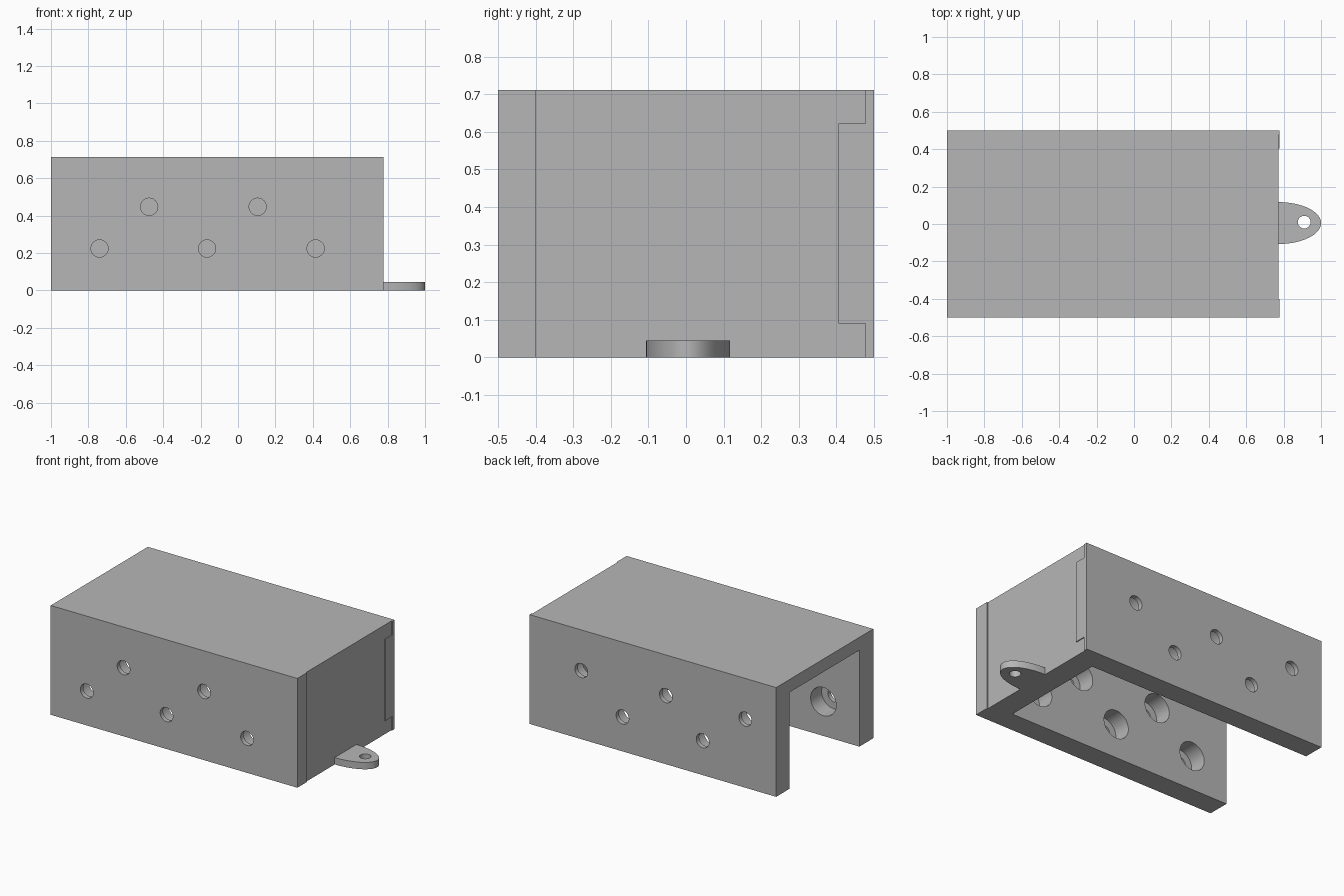
import bpy, bmesh, math
from mathutils import Matrix, Vector

old = bpy.data.objects.get("Cube")
if old:
    bpy.data.objects.remove(old, do_unlink=True)

grey = bpy.data.materials.new("plain_grey")
grey.use_nodes = True
colour = (0.47, 0.47, 0.47, 1)
grey.diffuse_color = colour
grey.node_tree.nodes["Principled BSDF"].inputs["Base Color"].default_value = colour


def finish(name, bm):
    bmesh.ops.recalc_face_normals(bm, faces=bm.faces[:])
    mesh = bpy.data.meshes.new(name)
    bm.to_mesh(mesh)
    bm.free()
    mesh.materials.append(grey)
    obj = bpy.data.objects.new(name, mesh)
    bpy.context.collection.objects.link(obj)
    return obj


def box(name, low, high):
    low, high = Vector(low), Vector(high)
    bm = bmesh.new()
    bmesh.ops.create_cube(bm, size=1, matrix=Matrix.Translation((low + high) / 2)
                          @ Matrix.Diagonal((high - low).to_4d()))
    return finish(name, bm)


def cylinder(name, centre, radius, depth, along_y=True):
    bm = bmesh.new()
    turn = Matrix.Rotation(math.pi / 2 if along_y else 0, 4, "X")
    bmesh.ops.create_cone(bm, cap_ends=True, segments=48, radius1=radius, radius2=radius,
                          depth=depth, matrix=Matrix.Translation(centre) @ turn)
    return finish(name, bm)


def cut(target, cutter):
    mod = target.modifiers.new("cut", "BOOLEAN")
    mod.operation = "DIFFERENCE"
    mod.solver = "EXACT"
    mod.object = cutter
    bpy.context.view_layer.objects.active = target
    bpy.ops.object.modifier_apply(modifier=mod.name)
    bpy.data.objects.remove(cutter, do_unlink=True)


def smooth(obj):
    bpy.ops.object.select_all(action="DESELECT")
    obj.select_set(True)
    bpy.context.view_layer.objects.active = obj
    bpy.ops.object.shade_smooth_by_angle(angle=math.radians(30))


END, FACE, HEIGHT = 0.778, 0.772, 0.712
INNER_FRONT, INNER_BACK = -0.357, 0.363

# Case, hollow and open at the bottom and the left-hand end
case = box("case", (-1, -0.5, 0), (END, 0.5, HEIGHT))
cut(case, box("cavity", (-1.2, INNER_FRONT, -0.2), (0.622, INNER_BACK, 0.628)))

# Shallow recess of the closed end, with notched back corners
cut(case, box("end_recess", (FACE, -0.4, -0.1), (0.9, 0.405, 0.8)))
for low, high in ((-0.1, 0.09), (0.622, 0.8)):
    cut(case, box("corner_notch", (FACE, 0.39, low), (0.9, 0.477, high)))

# Stepped holes: narrow at the outside, wide at the inside
LOW, HIGH, LIP = 0.224, 0.447, 0.03
front_holes = [(-0.74, LOW), (-0.165, LOW), (0.415, LOW), (-0.475, HIGH), (0.105, HIGH)]
back_holes = [(-0.777, HIGH), (-0.205, HIGH), (0.405, HIGH), (-0.47, LOW), (0.108, LOW)]
for side, inner, holes in ((-1, INNER_FRONT, front_holes), (1, INNER_BACK, back_holes)):
    shoulder = side * (0.5 - LIP)
    start = inner - side * 0.05
    for x, z in holes:
        cut(case, cylinder("wide_hole", (x, (shoulder + start) / 2, z), 0.092,
                           abs(shoulder - start)))
        cut(case, cylinder("narrow_hole", (x, side * 0.5, z), 0.046, 0.1))
smooth(case)

# Half-oval mounting tab with a screw hole
bm = bmesh.new()
outline = []
for i in range(33):
    a = math.pi * (i / 32 - 0.5)
    outline.append(bm.verts.new((FACE + (1 - FACE) * math.cos(a), 0.005 + 0.112 * math.sin(a), 0)))
base = bm.faces.new(outline)
top = bmesh.ops.extrude_face_region(bm, geom=[base])["geom"]
bmesh.ops.translate(bm, vec=(0, 0, 0.045),
                    verts=[v for v in top if isinstance(v, bmesh.types.BMVert)])
tab = finish("mounting_tab", bm)
cut(tab, cylinder("screw_hole", (0.91, 0.01, 0.02), 0.034, 0.2, along_y=False))
smooth(tab)
